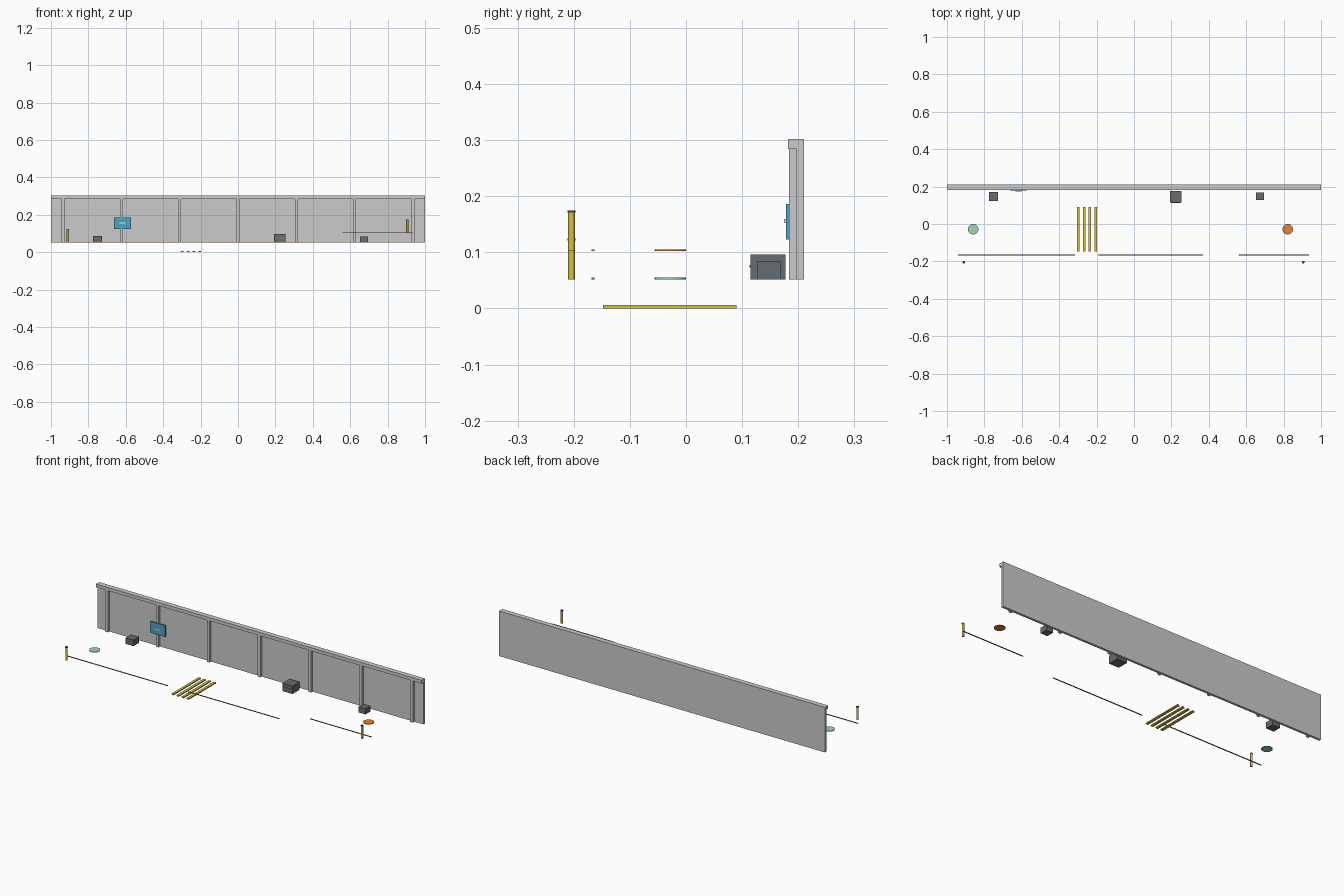
import bpy, math

if "Cube" in bpy.data.objects:
    bpy.data.objects.remove(bpy.data.objects["Cube"])

def material(name, rgb):
    m = bpy.data.materials.new(name)
    m.diffuse_color = (*rgb, 1)
    m.use_nodes = True
    m.node_tree.nodes["Principled BSDF"].inputs["Base Color"].default_value = m.diffuse_color
    return m

YELLOW = material("yellow", (0.72, 0.52, 0.06))
DARK = material("dark", (0.06, 0.06, 0.07))
BOX = material("box_grey", (0.13, 0.15, 0.16))
BLUE = material("blue", (0.08, 0.36, 0.55))
WHITE = material("white", (0.8, 0.85, 0.85))
GREEN = material("green", (0.36, 0.66, 0.45))
ORANGE = material("orange", (0.72, 0.24, 0.04))
RUST = material("rust", (0.45, 0.16, 0.06))

def box(name, x, y, z, mat=None):
    """Box from (min, max) pairs."""
    bpy.ops.mesh.primitive_cube_add(size=1, location=[sum(p) / 2 for p in (x, y, z)])
    o = bpy.context.object
    o.name = name
    o.scale = [p[1] - p[0] for p in (x, y, z)]
    bpy.ops.object.transform_apply(location=False, rotation=False, scale=True)
    if mat:
        o.data.materials.append(mat)
    return o

def cylinder(name, x, y, z, r, mat, sides):
    bpy.ops.mesh.primitive_cylinder_add(vertices=sides, radius=r, depth=z[1] - z[0],
                                        location=(x, y, sum(z) / 2))
    o = bpy.context.object
    o.name = name
    o.data.materials.append(mat)
    bpy.ops.object.shade_smooth_by_angle(angle=math.radians(40))
    return o

# back wall with ribs and top cap
box("wall_panel", (-1, 1), (0.197, 0.21), (0.052, 0.285))
box("wall_cap", (-1, 1), (0.182, 0.21), (0.284, 0.302))
for i in range(-3, 4):
    x = i * 0.312
    box("wall_rib", (x - 0.008, x + 0.008), (0.184, 0.198), (0.052, 0.285))

# wall sign with a plain bar
box("sign", (-0.664, -0.572), (0.178, 0.185), (0.123, 0.186), BLUE)
box("sign_bar", (-0.634, -0.602), (0.175, 0.179), (0.152, 0.159), WHITE)

# equipment crates along the wall
box("left_crate", (-0.776, -0.728), (0.123, 0.171), (0.052, 0.086), BOX)
box("middle_crate", (0.192, 0.254), (0.115, 0.177), (0.052, 0.096), BOX)
box("middle_crate_strip", (0.197, 0.249), (0.113, 0.116), (0.073, 0.077), RUST)
box("right_crate", (0.652, 0.694), (0.127, 0.169), (0.052, 0.084), BOX)

# floor markers
cylinder("green_disc", -0.86, -0.028, (0.052, 0.055), 0.028, GREEN, 24)
cylinder("orange_disc", 0.822, -0.028, (0.102, 0.105), 0.028, ORANGE, 24)

# edge lines
for x0, x1, z in ((-0.94, -0.315, 0.052), (-0.19, 0.37, 0.052), (0.56, 0.936, 0.102)):
    box("edge_line", (x0, x1), (-0.168, -0.163), (z, z + 0.003), RUST)

# lower crossing stripes
for i in range(4):
    x = -0.298 + i * 0.031
    box("crossing_stripe", (x - 0.007, x + 0.007), (-0.148, 0.09), (0, 0.006), YELLOW)

# bollards with dark caps
for x, z in ((-0.91, 0.052), (0.905, 0.102)):
    cylinder("bollard", x, -0.204, (z, z + 0.069), 0.006, YELLOW, 12)
    cylinder("bollard_cap", x, -0.204, (z + 0.069, z + 0.073), 0.0075, DARK, 12)
